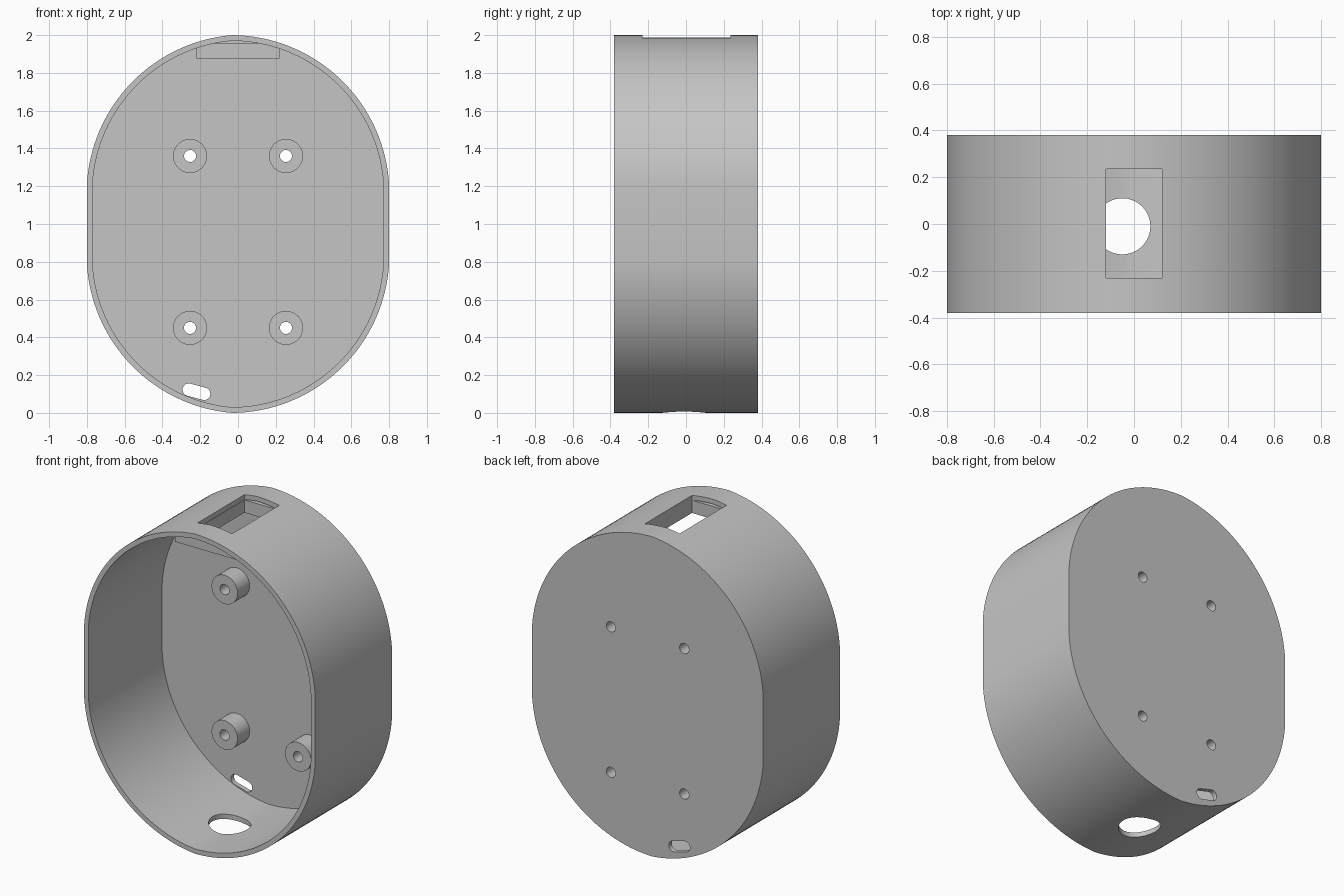
import bpy
import bmesh
from math import cos, sin, atan2, asin, hypot, pi, radians
from mathutils import Vector

cube = bpy.data.objects.get("Cube")
if cube:
    bpy.data.objects.remove(cube, do_unlink=True)

grey = bpy.data.materials.new("matte grey")
grey.use_nodes = True
colour = (0.56, 0.56, 0.56, 1)
grey.diffuse_color = colour
grey.node_tree.nodes["Principled BSDF"].inputs["Base Color"].default_value = colour

DEPTH = 0.38
WALL = 0.03


def prism(name, points, start, end, axis="y"):
    """Extrude a closed outline along y (points are x, z) or z (points are x, y)."""
    bm = bmesh.new()

    def place(p):
        return (p[0], start, p[1]) if axis == "y" else (p[0], p[1], start)
    face = bm.faces.new([bm.verts.new(place(p)) for p in points])
    top = bmesh.ops.extrude_face_region(bm, geom=[face])["geom"]
    shift = Vector((0, end - start, 0)) if axis == "y" else Vector((0, 0, end - start))
    bmesh.ops.translate(bm, vec=shift, verts=[v for v in top if isinstance(v, bmesh.types.BMVert)])
    bmesh.ops.recalc_face_normals(bm, faces=bm.faces)
    mesh = bpy.data.meshes.new(name)
    bm.to_mesh(mesh)
    bm.free()
    mesh.materials.append(grey)
    obj = bpy.data.objects.new(name, mesh)
    bpy.context.collection.objects.link(obj)
    return obj


def arc(a, b, radius, steps=40):
    """Clockwise bulging arc from a to b, without the end point."""
    a, b = Vector(a), Vector(b)
    chord = b - a
    half = chord.length / 2
    side = Vector((chord.y, -chord.x)).normalized()
    centre = (a + b) / 2 + side * (radius ** 2 - half ** 2) ** 0.5
    begin = atan2(a.y - centre.y, a.x - centre.x)
    sweep = 2 * asin(half / radius)
    return [(centre.x + radius * cos(begin - sweep * i / steps),
             centre.y + radius * sin(begin - sweep * i / steps)) for i in range(steps)]


def oval(inset):
    """Tall rounded outline with short straight sides."""
    w, r, peak = 0.8 - inset, 0.84 - inset, -0.03
    low, high = 0.79, 1.21
    corners = [(-w, high), (peak, 2 - inset), (w, high), (w, low), (peak, inset), (-w, low)]
    points = []
    for i in (0, 1, 3, 4):
        points += arc(corners[i], corners[i + 1], r)
        if i in (1, 4):
            points.append(corners[i + 1])
    return points


def circle(x, y, r, n=48):
    return [(x + r * cos(2 * pi * i / n), y + r * sin(2 * pi * i / n)) for i in range(n)]


def rect(x0, x1, y0, y1):
    return [(x0, y0), (x1, y0), (x1, y1), (x0, y1)]


def slot(x, z, half, r, tilt, n=16):
    points = []
    for end in (0, 1):
        for i in range(n + 1):
            a = -pi / 2 + pi * i / n + pi * end
            u, v = (half if end == 0 else -half) + r * cos(a), r * sin(a)
            points.append((x + u * cos(tilt) - v * sin(tilt), z + u * sin(tilt) + v * cos(tilt)))
    return points


def cut(target, cutter, operation="DIFFERENCE"):
    mod = target.modifiers.new("cut", "BOOLEAN")
    mod.operation, mod.solver, mod.object = operation, "EXACT", cutter
    bpy.context.view_layer.objects.active = target
    bpy.ops.object.modifier_apply(modifier=mod.name)
    bpy.data.objects.remove(cutter, do_unlink=True)


# Hollow shell, open at the front
shell = prism("case_shell", oval(0), -DEPTH, DEPTH)
cut(shell, prism("cavity", oval(WALL), -DEPTH - 0.1, DEPTH - WALL))

# Mounting pad under the top opening
pad = prism("top_pad", rect(-0.22, 0.22, 1.875, 1.955), -0.31, 0.31)
cut(shell, pad, "UNION")
cut(shell, prism("opening", rect(-0.12, 0.12, -0.23, 0.235), 1.8, 2.1, "z"))

# Round cable hole in the bottom and tilted slot in the back
cut(shell, prism("cable_hole", circle(-0.05, -0.01, 0.12, 64), -0.1, 0.15, "z"))
cut(shell, prism("back_slot", slot(-0.22, 0.112, 0.042, 0.033, radians(-15)), 0.3, 0.5))

# Four screw posts with holes through the back
for x in (-0.254, 0.254):
    for z in (0.45, 1.36):
        cut(shell, prism("screw_post", circle(x, z, 0.09), 0.23, DEPTH - 0.01), "UNION")
        cut(shell, prism("screw_hole", circle(x, z, 0.032, 32), 0.1, 0.5))

bpy.ops.object.select_all(action="DESELECT")
shell.select_set(True)
bpy.context.view_layer.objects.active = shell
bpy.ops.object.shade_smooth_by_angle(angle=radians(30))
